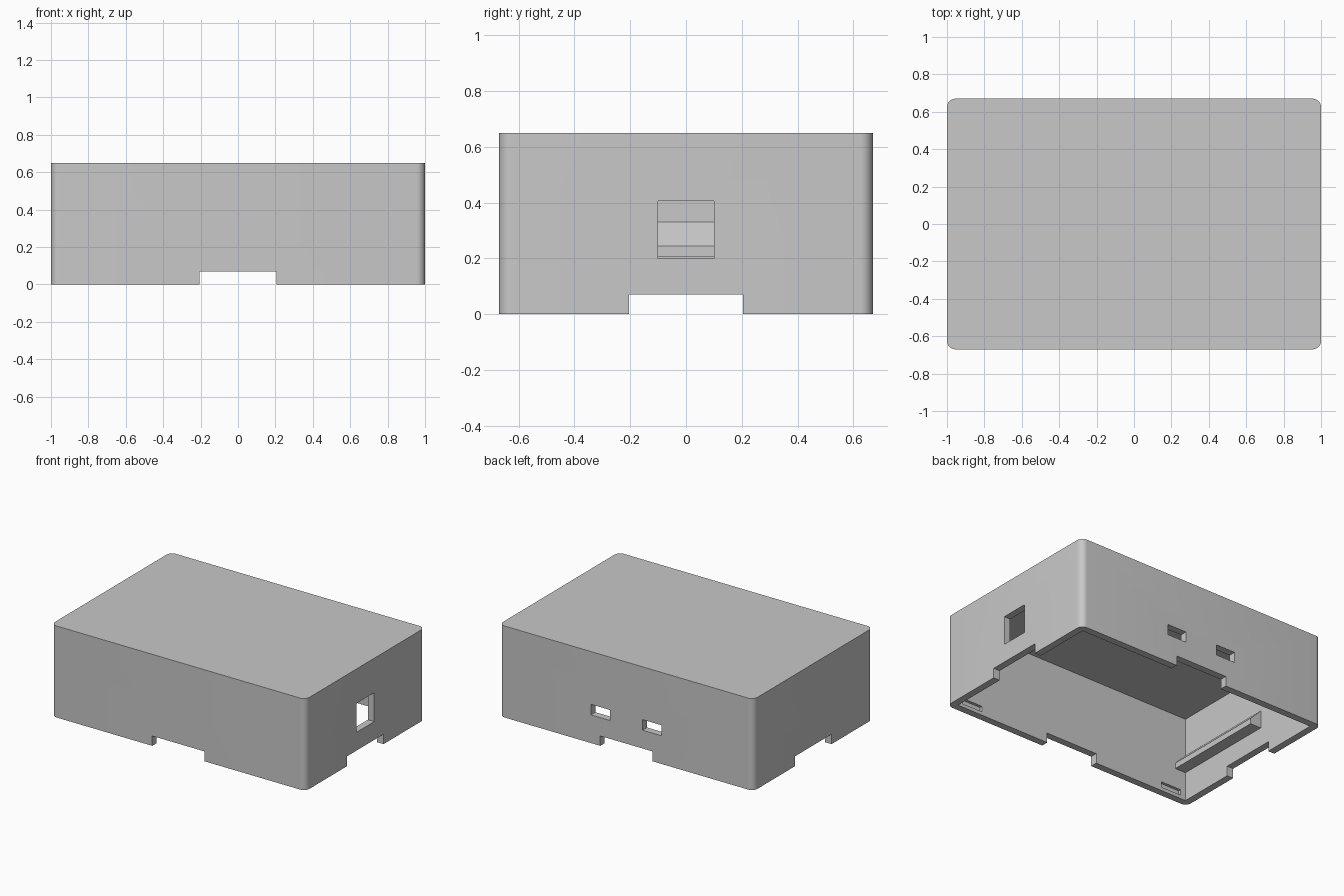
import bpy
import bmesh
from math import radians

if "Cube" in bpy.data.objects:
    bpy.data.objects.remove(bpy.data.objects["Cube"], do_unlink=True)

LENGTH, WIDTH, HEIGHT = 2.0, 1.34, 0.65
WALL = 0.05
IN_X, IN_Y = LENGTH / 2 - WALL, WIDTH / 2 - WALL

grey = bpy.data.materials.new("plain_grey")
grey.use_nodes = True
COLOUR = (0.58, 0.58, 0.58, 1)
grey.diffuse_color = COLOUR
grey.node_tree.nodes["Principled BSDF"].inputs["Base Color"].default_value = COLOUR


def make_object(name, bm):
    bmesh.ops.recalc_face_normals(bm, faces=bm.faces)
    mesh = bpy.data.meshes.new(name)
    bm.to_mesh(mesh)
    bm.free()
    mesh.materials.append(grey)
    obj = bpy.data.objects.new(name, mesh)
    bpy.context.collection.objects.link(obj)
    return obj


def box(name, x, y, z, corner=0):
    """Box between (low, high) limits, with optional rounded upright edges."""
    bm = bmesh.new()
    bmesh.ops.create_cube(bm, size=1)
    for v in bm.verts:
        v.co = [lim[0] if c < 0 else lim[1] for c, lim in zip(v.co, (x, y, z))]
    if corner:
        upright = [e for e in bm.edges
                   if abs(e.verts[0].co.z - e.verts[1].co.z) > 0.1]
        bmesh.ops.bevel(bm, geom=upright, offset=corner, segments=8,
                        profile=0.5, affect='EDGES')
    return make_object(name, bm)


def cut(target, x, y, z):
    """Subtract a box from the target and discard the cutter."""
    cutter = box("cutter", x, y, z)
    cutter.hide_render = True
    mod = target.modifiers.new("cut", 'BOOLEAN')
    mod.operation = 'DIFFERENCE'
    mod.solver = 'EXACT'
    mod.object = cutter
    bpy.context.view_layer.objects.active = target
    bpy.ops.object.modifier_apply(modifier=mod.name)
    bpy.data.objects.remove(cutter, do_unlink=True)


# Shell, open at the bottom
shell = box("case_shell", (-LENGTH / 2, LENGTH / 2), (-WIDTH / 2, WIDTH / 2),
            (0, HEIGHT), corner=0.045)
cut(shell, (-IN_X, IN_X), (-IN_Y, IN_Y), (-0.1, HEIGHT - WALL))

# Finger notches in the middle of all four bottom edges
cut(shell, (-0.205, 0.205), (-1, 1), (-0.1, 0.07))
cut(shell, (-1.2, 1.2), (-0.205, 0.205), (-0.1, 0.07))

# Connector window on the right side
cut(shell, (0.9, 1.1), (-0.1, 0.1), (0.2, 0.405))

# Two small ports in the back
for side in (-1, 1):
    mid = side * 0.203
    cut(shell, (mid - 0.075, mid + 0.075), (0.55, 0.75), (0.2, 0.275))

# Shallow snap slots near the ends of the long walls
for sx in (-1, 1):
    for sy in (-1, 1):
        xs = sorted((sx * 0.75, sx * 0.91))
        ys = sorted((sy * (IN_Y - 0.02), sy * (IN_Y + 0.02)))
        cut(shell, xs, ys, (0.025, 0.065))

# Support ledge with a sloped top on the left inner wall
profile = [(-IN_X - 0.01, 0.205), (-IN_X + 0.085, 0.205), (-IN_X + 0.085, 0.245),
           (-IN_X, 0.33), (-IN_X - 0.01, 0.33)]
bm = bmesh.new()
end = bm.faces.new([bm.verts.new((x, -IN_Y - 0.01, z)) for x, z in profile])
swept = bmesh.ops.extrude_face_region(bm, geom=[end])["geom"]
for v in swept:
    if isinstance(v, bmesh.types.BMVert):
        v.co.y = 0.13
make_object("support_ledge", bm)

# Smooth rounded corners, keep the other edges sharp
bpy.ops.object.select_all(action='DESELECT')
shell.select_set(True)
bpy.context.view_layer.objects.active = shell
bpy.ops.object.shade_smooth_by_angle(angle=radians(30))
